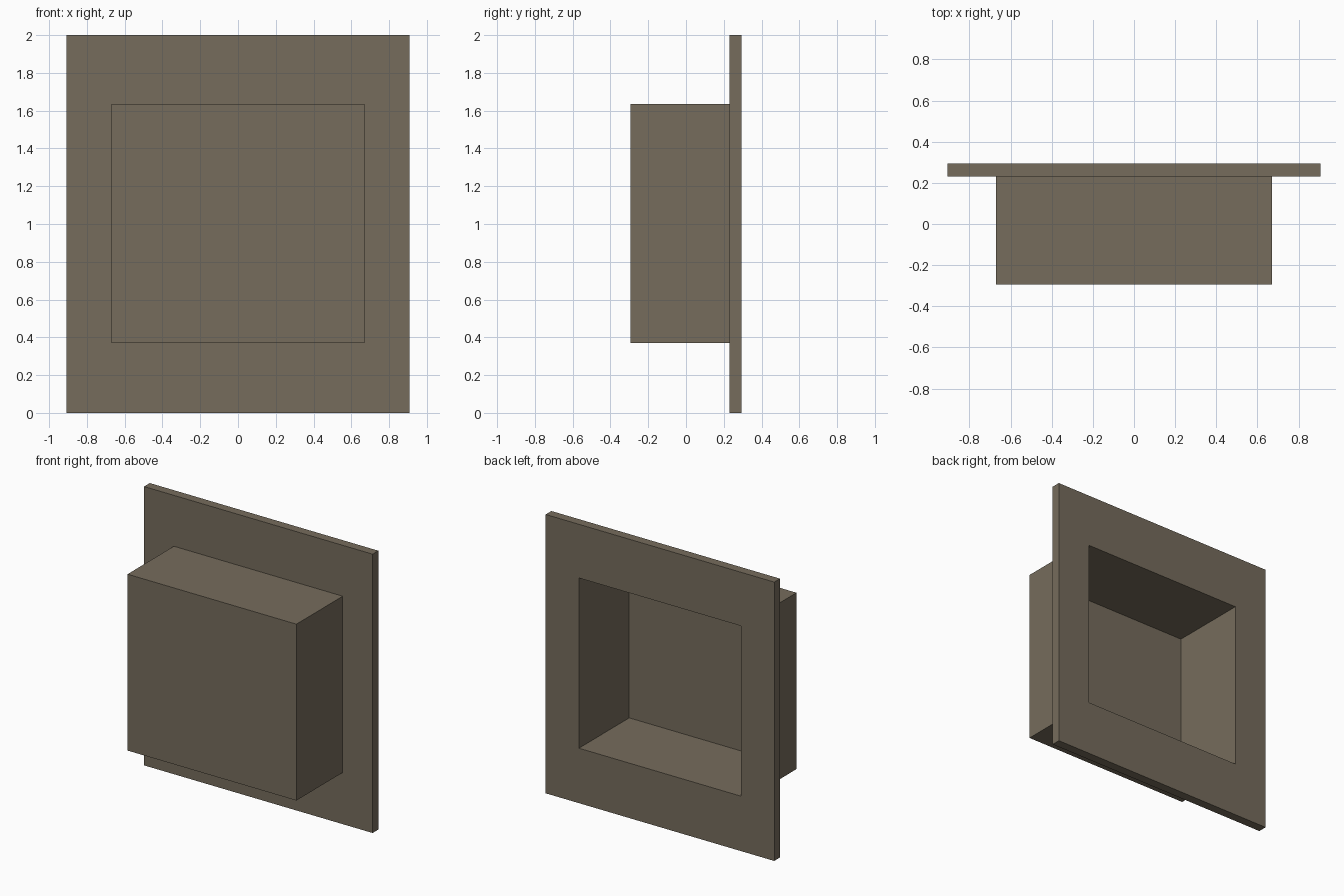
import bpy, bmesh

if "Cube" in bpy.data.objects:
    bpy.data.objects.remove(bpy.data.objects["Cube"])

# One flat grey-brown colour for the whole model
mat = bpy.data.materials.new("grey_brown")
mat.diffuse_color = (0.18, 0.15, 0.107, 1.0)
mat.use_nodes = True
mat.node_tree.nodes["Principled BSDF"].inputs["Base Color"].default_value = mat.diffuse_color

OUTER_W, BOX_W, HOLE_W = 0.907, 0.67, 0.643      # half widths
BOX_Z, HOLE_Z = (0.37, 1.635), (0.394, 1.615)    # bottom and top heights
FRONT, JOIN, BACK = -0.295, 0.23, 0.295          # depths


def rect_shell(name, sections, closed):
    """Bridge rectangles (half width, (bottom, top), depth) into a solid.
    closed: joins last to first as a ring; otherwise both ends are capped."""
    bm = bmesh.new()
    loops = []
    for w, (z0, z1), y in sections:
        corners = [(-w, y, z0), (w, y, z0), (w, y, z1), (-w, y, z1)]
        loops.append([bm.verts.new(c) for c in corners])
    pairs = list(zip(loops, loops[1:]))
    if closed:
        pairs.append((loops[-1], loops[0]))
    else:
        bm.faces.new(loops[0])
        bm.faces.new(loops[-1])
    for a, b in pairs:
        for i in range(4):
            j = (i + 1) % 4
            bm.faces.new((a[i], a[j], b[j], b[i]))
    bmesh.ops.recalc_face_normals(bm, faces=bm.faces)
    mesh = bpy.data.meshes.new(name)
    bm.to_mesh(mesh)
    bm.free()
    mesh.materials.append(mat)
    obj = bpy.data.objects.new(name, mesh)
    bpy.context.collection.objects.link(obj)
    return obj


# Flat flange with a rectangular opening
rect_shell("flange", [
    (OUTER_W, (0, 2), BACK), (OUTER_W, (0, 2), JOIN),
    (HOLE_W, HOLE_Z, JOIN), (HOLE_W, HOLE_Z, BACK)], closed=True)

# Thin-walled recess box, open towards the flange
rect_shell("recess_box", [
    (BOX_W, BOX_Z, FRONT), (BOX_W, BOX_Z, JOIN),
    (HOLE_W, HOLE_Z, JOIN), (HOLE_W, HOLE_Z, FRONT + 0.02)], closed=False)
